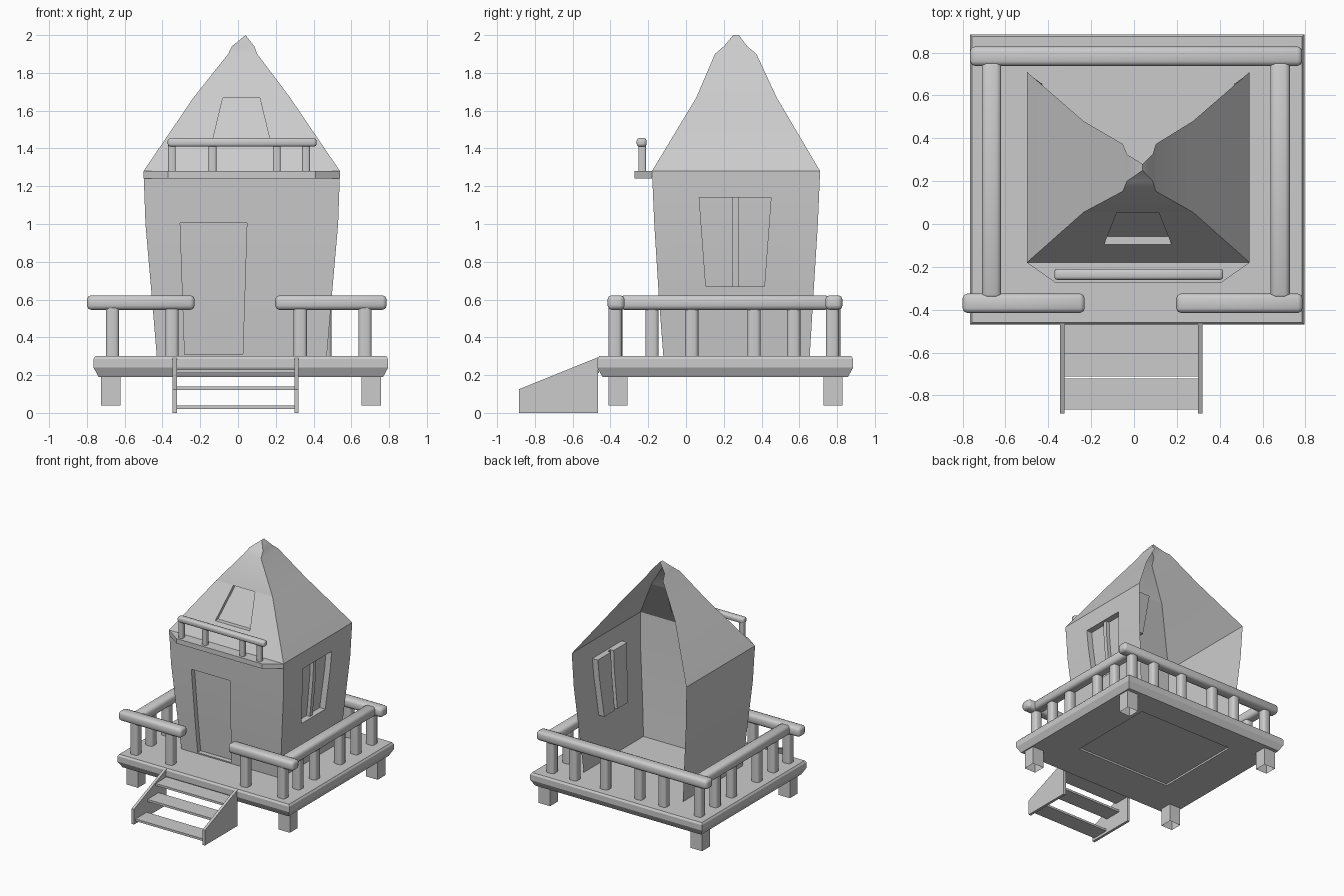
import bpy, bmesh, math
from mathutils import Vector

if "Cube" in bpy.data.objects:
    bpy.data.objects.remove(bpy.data.objects["Cube"], do_unlink=True)

GREY = (0.6, 0.6, 0.6, 1)
mat = bpy.data.materials.new("plain grey")
mat.use_nodes = True
mat.diffuse_color = GREY
mat.node_tree.nodes["Principled BSDF"].inputs["Base Color"].default_value = GREY


def finish(name, bm, angle=30):
    me = bpy.data.meshes.new(name)
    bm.to_mesh(me)
    bm.free()
    ob = bpy.data.objects.new(name, me)
    bpy.context.collection.objects.link(ob)
    me.materials.append(mat)
    bpy.ops.object.select_all(action='DESELECT')
    ob.select_set(True)
    bpy.context.view_layer.objects.active = ob
    bpy.ops.object.shade_smooth_by_angle(angle=math.radians(angle))


def box(name, lo, hi, open_bottom=False):
    bm = bmesh.new()
    bmesh.ops.create_cube(bm, size=1)
    for v in bm.verts:
        v.co = [a + (c + 0.5) * (b - a) for a, b, c in zip(lo, hi, v.co)]
    if open_bottom:
        bm.normal_update()
        down = [f for f in bm.faces if f.normal.z < -0.9]
        bmesh.ops.delete(bm, geom=down, context='FACES_ONLY')
    finish(name, bm)


def loft(name, outlines, angle=30):
    """Closed solid through a stack of matching outlines."""
    bm = bmesh.new()
    loops = [[bm.verts.new(p) for p in outline] for outline in outlines]
    for a, b in zip(loops, loops[1:]):
        for i in range(len(a)):
            j = (i + 1) % len(a)
            bm.faces.new((a[i], a[j], b[j], b[i]))
    bm.faces.new(loops[0])
    bm.faces.new(loops[-1])
    bmesh.ops.recalc_face_normals(bm, faces=bm.faces)
    finish(name, bm, angle)


def prism(name, points, offset):
    """Extrude a flat outline along an offset."""
    loft(name, [points, [Vector(p) + Vector(offset) for p in points]])


def bar(name, start, end, width, height, corner, rounded_ends=True):
    """Square bar with rounded corners between two points."""
    start, end = Vector(start), Vector(end)
    d = (end - start).normalized()
    side = Vector((0, 1, 0)) if abs(d.x) > 0.5 else Vector((1, 0, 0))
    up = d.cross(side)
    steps = [(0, 0)]
    if rounded_ends:
        steps = [(0, corner), (corner * 0.3, corner * 0.3), (corner, 0)]
    stations = [(start + d * s, i) for s, i in steps]
    stations += [(end - d * s, i) for s, i in reversed(steps)]
    outlines = []
    for c, inset in stations:
        outline = []
        for quarter in range(4):
            middle = math.radians(45 + 90 * quarter)
            sx, sy = math.copysign(1, math.cos(middle)), math.copysign(1, math.sin(middle))
            r = max(corner - inset, 0.004)
            for k in (-1, 0, 1):
                t = middle + k * math.pi / 4
                u = sx * (width / 2 - inset - r) + r * math.cos(t)
                v = sy * (height / 2 - inset - r) + r * math.sin(t)
                outline.append(c + side * u + up * v)
        outlines.append(outline)
    loft(name, outlines, 60)


# House shell outline: height, centre x, half width, front y, back y
SHELL = [(0.21, 0.02, 0.442, -0.112, 0.647), (0.30, 0.02, 0.45, -0.12, 0.655),
         (0.60, 0.02, 0.475, -0.143, 0.673), (1.00, 0.02, 0.51, -0.168, 0.698),
         (1.28, 0.02, 0.52, -0.18, 0.71), (1.67, 0.02, 0.255, 0.055, 0.48),
         (1.90, 0.025, 0.077, 0.153, 0.373), (1.94, 0.027, 0.06, 0.20, 0.325),
         (2.00, 0.04, 0.0, 0.25, 0.28)]


def shell_at(z):
    for a, b in zip(SHELL, SHELL[1:]):
        if z <= b[0]:
            t = (z - a[0]) / (b[0] - a[0])
            return [p + (q - p) * t for p, q in zip(a, b)]


def panel(name, facing, heights, columns=(), opening=(), recesses=()):
    """Sheet on one side of the shell; each recess pushes some columns inward."""
    heights = sorted(set(heights) | set(opening))
    axis = 0 if facing == "front" else 1
    inward = Vector((0, 1, 0)) if facing == "front" else Vector((-1, 0, 0))
    bm = bmesh.new()
    grid = []
    for z in heights:
        _, cx, half, front, back = shell_at(z)
        lo, hi = {"front": ((cx - half, front), (cx + half, front)),
                  "left": ((cx + half, front), (cx + half, back)),
                  "right": ((cx - half, back), (cx - half, front))}[facing]
        lo, hi = Vector((*lo, z)), Vector((*hi, z))
        row = [lo]
        for low, high in columns:
            c = low + (high - low) * (z - opening[0]) / (opening[1] - opening[0])
            row.append(lo.lerp(hi, (c - lo[axis]) / (hi[axis] - lo[axis])))
        grid.append([bm.verts.new(p) for p in row + [hi]])
    cells = []
    for z, a, b in zip(heights, grid, grid[1:]):
        for i in range(len(a) - 1):
            f = bm.faces.new((a[i], a[i + 1], b[i + 1], b[i]))
            if opening and opening[0] <= z < opening[1]:
                cells.append((i, f))
    bm.normal_update()
    for chosen, depth in recesses:
        faces = [f for i, f in cells if i in chosen]
        bmesh.ops.inset_region(bm, faces=faces, thickness=0, depth=0)
        bmesh.ops.translate(bm, vec=inward * depth,
                            verts=list({v for f in faces for v in f.verts}))
    bmesh.ops.remove_doubles(bm, verts=bm.verts, dist=0.0001)
    finish(name, bm)


# Walls and roof, open at the back
WALL = [r[0] for r in SHELL[:5]]
ROOF = [r[0] for r in SHELL[4:]]
panel("front_wall_with_door", "front", WALL, [(-0.282, -0.306), (0.025, 0.047)],
      (0.31, 1.005), [([1], 0.04)])
panel("left_wall_with_window", "left", WALL,
      [(0.105, 0.07), (0.245, 0.245), (0.28, 0.28), (0.415, 0.45)],
      (0.67, 1.14), [([1, 2, 3], 0.02), ([1, 3], 0.03)])
panel("right_wall", "right", WALL)
panel("front_roof_with_hatch", "front", ROOF[:2], [(-0.14, -0.08), (0.175, 0.115)],
      (1.42, 1.668), [([1], 0.037)])
panel("front_roof_tip", "front", ROOF[1:])
panel("left_roof", "left", ROOF)
panel("right_roof", "right", ROOF)

# Deck with bevelled rim and a shallow hollow under the house
outlines = []
for z, x0, x1, y0, y1 in [(0.205, -0.42, 0.46, -0.11, 0.645),
                          (0.19, -0.42, 0.46, -0.11, 0.645),
                          (0.19, -0.738, 0.768, -0.442, 0.857),
                          (0.24, -0.765, 0.795, -0.47, 0.885),
                          (0.285, -0.765, 0.795, -0.47, 0.885),
                          (0.30, -0.755, 0.785, -0.46, 0.875)]:
    outlines.append([(x0, y0, z), (x1, y0, z), (x1, y1, z), (x0, y1, z)])
loft("deck", outlines, 20)

# Hollow legs
for x in (-0.674, 0.706):
    for y in (-0.36, 0.778):
        box("leg", (x - 0.052, y - 0.05, 0.04), (x + 0.052, y + 0.05, 0.2), True)

# Deck railing
FRONT, BACK, RIGHT, LEFT, RAIL = -0.37, 0.783, -0.665, 0.682, 0.584
for name, a, b in [("front_right_rail", (-0.8, FRONT), (-0.23, FRONT)),
                   ("front_left_rail", (0.197, FRONT), (0.787, FRONT)),
                   ("back_rail", (-0.765, BACK), (0.785, BACK)),
                   ("right_rail", (RIGHT, -0.35), (RIGHT, 0.76)),
                   ("left_rail", (LEFT, -0.35), (LEFT, 0.76))]:
    bar(name, (*a, RAIL), (*b, RAIL), 0.09, 0.077, 0.022)
spots = [(x, FRONT) for x in (-0.35, 0.33)]
spots += [(x, BACK) for x in (0.46, 0.18, -0.13, -0.35)]
spots += [(x, y) for x in (RIGHT, LEFT - 0.01)
          for y in (-0.375, -0.18, 0.03, 0.36, 0.57, 0.775)]
for x, y in spots:
    bar("deck_post", (x, y, 0.195), (x, y, 0.56), 0.07, 0.07, 0.018, False)

# Balcony
prism("balcony_floor", [(-0.5, -0.18, 1.24), (-0.37, -0.272, 1.24),
                        (0.41, -0.272, 1.24), (0.54, -0.18, 1.24)], (0, 0, 0.04))
bar("balcony_rail", (-0.372, -0.235, 1.432), (0.416, -0.235, 1.432), 0.052, 0.046, 0.014)
for x in (-0.35, -0.135, 0.205, 0.36):
    bar("balcony_post", (x, -0.232, 1.27), (x, -0.232, 1.42), 0.04, 0.04, 0.008, False)

# Front stairs
for x in (-0.346, 0.298):
    prism("stair_side", [(x, -0.885, 0), (x, -0.885, 0.125),
                         (x, -0.465, 0.295), (x, -0.465, 0)], (0.022, 0, 0))
for y, z in ((-0.865, 0.02), (-0.712, 0.122), (-0.605, 0.212)):
    box("stair_tread", (-0.33, y, z), (0.305, y + 0.145, z + 0.018))
